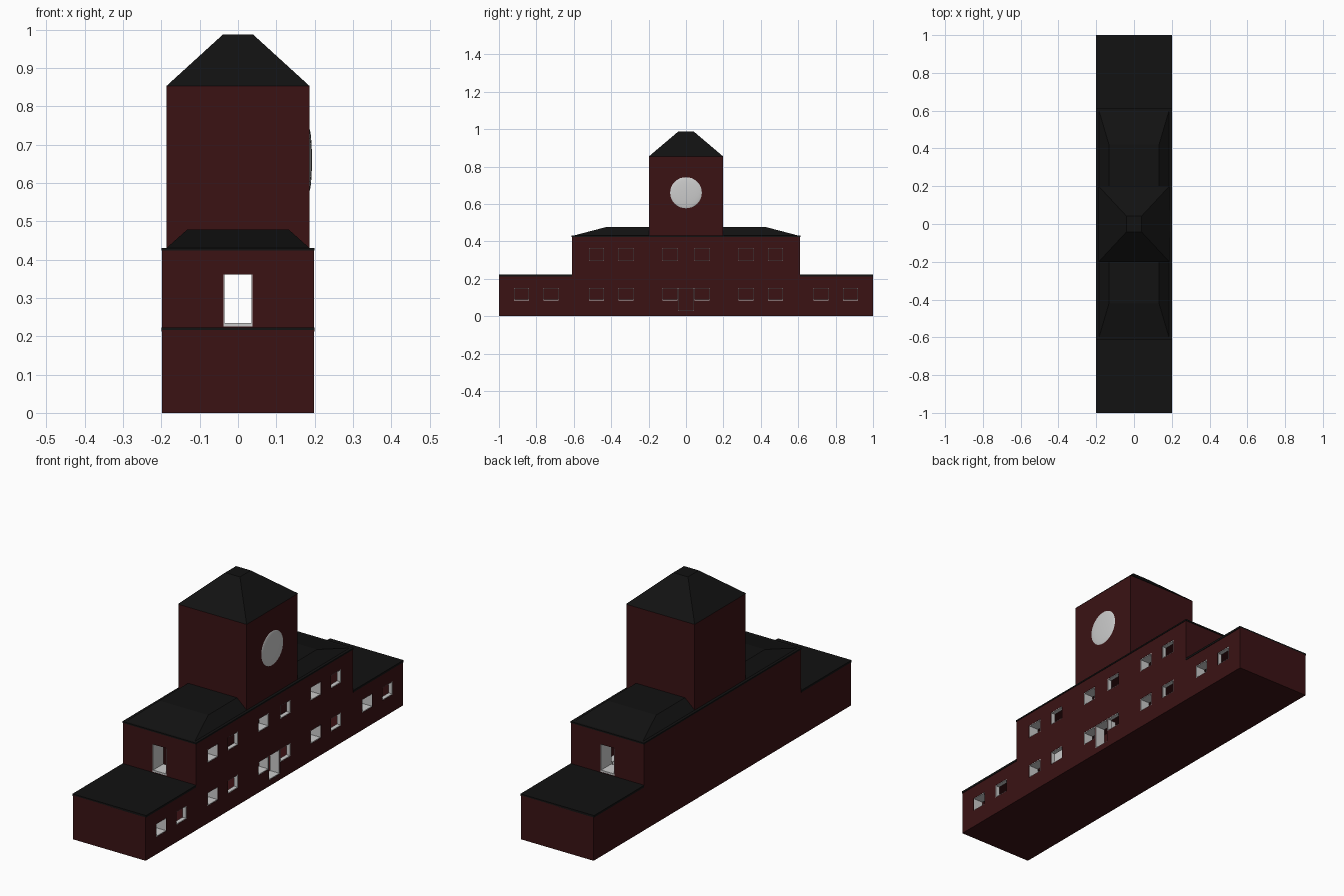
import bpy, bmesh, math

if "Cube" in bpy.data.objects:
    bpy.data.objects.remove(bpy.data.objects["Cube"])


def material(name, rgb):
    m = bpy.data.materials.new(name)
    m.diffuse_color = (*rgb, 1)
    m.use_nodes = True
    m.node_tree.nodes["Principled BSDF"].inputs["Base Color"].default_value = m.diffuse_color
    return m


BRICK = material("brick", (0.043, 0.006, 0.007))
SLATE = material("slate", (0.006, 0.006, 0.006))


def finish(name, bm, mat=None):
    bmesh.ops.recalc_face_normals(bm, faces=bm.faces)
    me = bpy.data.meshes.new(name)
    bm.to_mesh(me)
    bm.free()
    ob = bpy.data.objects.new(name, me)
    bpy.context.collection.objects.link(ob)
    if mat:
        me.materials.append(mat)
    return ob


def frustum(bm, x0, x1, y0, y1, z0, z1, tx=0, ty=0):
    """Box whose top is inset by tx, ty."""
    lo = [bm.verts.new((x, y, z0)) for x, y in ((x0, y0), (x1, y0), (x1, y1), (x0, y1))]
    hi = [bm.verts.new((x, y, z1)) for x, y in
          ((x0 + tx, y0 + ty), (x1 - tx, y0 + ty), (x1 - tx, y1 - ty), (x0 + tx, y1 - ty))]
    bm.faces.new(lo[::-1])
    bm.faces.new(hi)
    for i in range(4):
        j = (i + 1) % 4
        bm.faces.new((lo[i], lo[j], hi[j], hi[i]))


def block(name, mat, *boxes):
    bm = bmesh.new()
    for b in boxes:
        frustum(bm, *b)
    return finish(name, bm, mat)


def stepped(name, mat, hx, wing, mid, z0, zw, zm):
    """Stepped side outline extruded across the building's depth."""
    pts = [(-wing, z0), (wing, z0), (wing, zw), (mid, zw), (mid, zm),
           (-mid, zm), (-mid, zw), (-wing, zw)]
    bm = bmesh.new()
    f = bm.faces.new([bm.verts.new((-hx, y, z)) for y, z in pts])
    ext = bmesh.ops.extrude_face_region(bm, geom=[f])
    bmesh.ops.translate(bm, vec=(2 * hx, 0, 0),
                        verts=[v for v in ext["geom"] if isinstance(v, bmesh.types.BMVert)])
    return finish(name, bm, mat)


# Hollow brick walls
walls = stepped("brick_walls", BRICK, 0.198, 1.0, 0.61, 0, 0.216, 0.426)
cavity = stepped("cavity_cutter", BRICK, 0.183, 0.985, 0.595, 0.01, 0.205, 0.415)

# Openings on the street side: (centre y, half width, bottom, top, lining depth)
openings = [(0, 0.042, 0.03, 0.15, 0.05)]
for pair in (-0.8, -0.4, 0, 0.4, 0.8):
    for off, depth in ((-0.079, 0.05), (0.079, 0.02)):
        openings.append((pair + off, 0.04, 0.085, 0.15, depth))
        if abs(pair) < 0.5:
            openings.append((pair + off, 0.04, 0.297, 0.362, depth))
# Keep the middle windows clear of the door
openings = [(y + math.copysign(0.006, y) if 0 < abs(y) < 0.1 else y, h, a, b, d)
            for y, h, a, b, d in openings]

holes = block("opening_cutter", BRICK,
              *[(0.15, 0.25, y - h, y + h, a, b) for y, h, a, b, d in openings],
              (-0.038, 0.038, -0.7, 0.7, 0.225, 0.361))

for cutter in (cavity, holes):
    mod = walls.modifiers.new(cutter.name, 'BOOLEAN')
    mod.operation = 'DIFFERENCE'
    mod.solver = 'EXACT'
    mod.object = cutter
    cutter.hide_render = True
    cutter.display_type = 'WIRE'

# Grey linings of the windows and door
T = 0.003
plates = []
for y, h, a, b, d in openings:
    x0, x1 = 0.197 - d, 0.197
    plates += [(x0, x1, y - h, y - h + T, a, b), (x0, x1, y + h - T, y + h, a, b),
               (x0, x1, y - h + T, y + h - T, a, a + T),
               (x0, x1, y - h + T, y + h - T, b - T, b)]
block("window_linings", None, *plates)

# Grey linings of the two end openings
plates = []
for y0, y1 in ((-0.609, -0.53), (0.53, 0.609)):
    plates += [(-0.038, -0.035, y0, y1, 0.225, 0.361), (0.035, 0.038, y0, y1, 0.225, 0.361),
               (-0.035, 0.035, y0, y1, 0.225, 0.234)]
block("end_opening_linings", None, *plates)

# Flat slate roofs of the wings, and eaves of the centre block
block("wing_roofs", SLATE, (-0.2, 0.2, -1, -0.61, 0.213, 0.223),
      (-0.2, 0.2, 0.61, 1, 0.213, 0.223))
block("centre_eaves", SLATE, (-0.2, 0.2, -0.613, 0.613, 0.424, 0.431))
block("centre_hip_roof", SLATE, (-0.187, 0.187, -0.605, 0.605, 0.43, 0.478, 0.054, 0.183))

# Clock tower
block("tower", BRICK, (-0.186, 0.186, -0.198, 0.198, 0.429, 0.853))
block("tower_roof", SLATE, (-0.187, 0.187, -0.2, 0.2, 0.853, 0.987, 0.147, 0.158))

# Slightly domed round clock face
bpy.ops.mesh.primitive_uv_sphere_add(segments=32, ring_count=16, radius=1,
                                     location=(0.185, 0, 0.66))
clock = bpy.context.object
clock.name = "clock_face"
clock.scale = (0.008, 0.086, 0.084)
bpy.ops.object.shade_smooth_by_angle()
